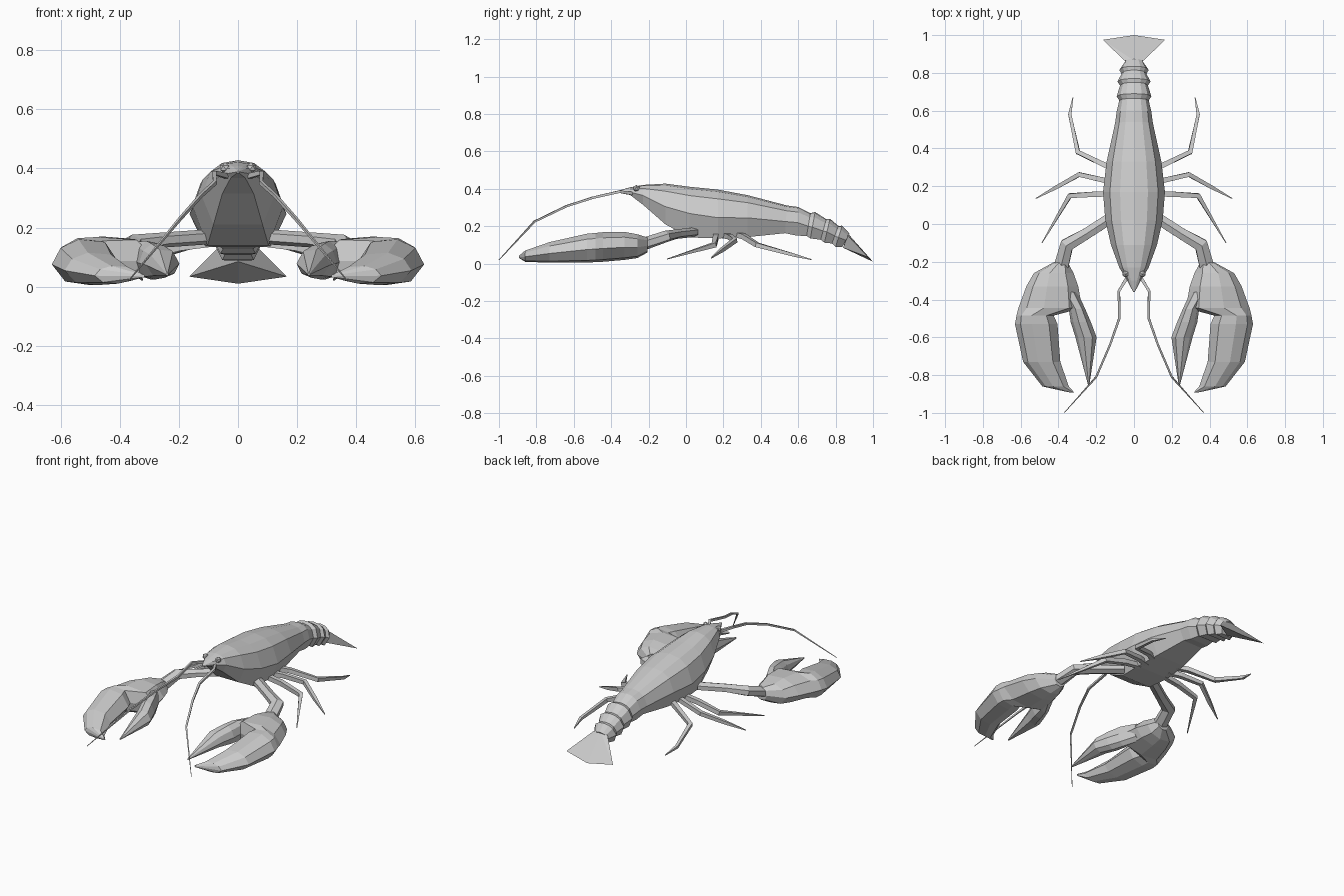
import bpy, bmesh, math
from mathutils import Vector


def finish(name, bm, mirror):
    bmesh.ops.recalc_face_normals(bm, faces=bm.faces)
    me = bpy.data.meshes.new(name)
    bm.to_mesh(me)
    bm.free()
    ob = bpy.data.objects.new(name, me)
    bpy.context.collection.objects.link(ob)
    if mirror:
        m = ob.modifiers.new("mirror", 'MIRROR')
        m.use_mirror_merge = False
    return ob


def loft(name, rings, mirror=False):
    """Skin a list of equal-length point rings and cap both ends."""
    bm = bmesh.new()
    vs = [[bm.verts.new(p) for p in r] for r in rings]
    n = len(vs[0])
    for a, b in zip(vs, vs[1:]):
        for i in range(n):
            j = (i + 1) % n
            bm.faces.new((a[i], a[j], b[j], b[i]))
    bm.faces.new(vs[0])
    bm.faces.new(vs[-1])
    return finish(name, bm, mirror)


def tube(name, path, radii, sides=4, flat=1.0):
    """Tapered faceted tube along a path, mirrored to the other side."""
    pts = [Vector(p) for p in path]
    rings = []
    for i, p in enumerate(pts):
        d0 = (pts[i] - pts[i - 1]).normalized() if i else Vector()
        d1 = (pts[i + 1] - p).normalized() if i < len(pts) - 1 else Vector()
        t = (d0 + d1).normalized()
        side = t.cross(Vector((0, 0, 1))).normalized()
        up = side.cross(t) * flat
        rings.append([p + radii[i] * (side * math.cos(a) + up * math.sin(a))
                      for a in [2 * math.pi * (k + 0.5) / sides for k in range(sides)]])
    return loft(name, rings, True)


# Body shell and segmented tail: y, half width, top, middle, bottom, bottom lean
stations = [
    (-.36, .004, .391, .388, .385, 0), (-.30, .036, .408, .383, .368, 0),
    (-.23, .078, .421, .365, .315, 0), (-.11, .122, .428, .305, .21, 0),
    (.02, .152, .411, .268, .14, 0), (.17, .164, .396, .246, .135, 0),
    (.33, .145, .366, .245, .142, 0), (.54, .100, .311, .225, .163, .01),
    (.60, .092, .303, .220, .150, .01), (.665, .078, .270, .200, .148, .02),
    (.69, .092, .276, .195, .135, .025), (.75, .074, .238, .175, .128, .03),
    (.77, .088, .240, .170, .112, .03), (.815, .066, .202, .148, .108, .035),
    (.835, .078, .203, .140, .090, .035), (.875, .050, .160, .125, .088, .04)]


def body_ring(y, w, top, mid, bot, lean):
    h = top - mid
    half = [(.45 * w, top - .08 * h), (.78 * w, top - .33 * h), (w, mid), (.68 * w, bot)]
    prof = [(0, top)] + half + [(-x, z) for x, z in reversed(half)]
    return [(x, y - lean * (top - z) / (top - bot), z) for x, z in prof]


loft("body", [body_ring(*s) for s in stations])

# Tail fan
bm = bmesh.new()
for p in [(0, .865, .162), (0, .84, .085), (0, 1.0, .01)]:
    bm.verts.new(p)
for s in (-1, 1):
    bm.verts.new((s * .05, .865, .15))
    bm.verts.new((s * .165, .975, .034))
bmesh.ops.convex_hull(bm, input=bm.verts)
finish("tail_fan", bm, False)

# Eyes
bm = bmesh.new()
bmesh.ops.create_icosphere(bm, subdivisions=1, radius=.019)
bmesh.ops.translate(bm, verts=bm.verts, vec=(.045, -.265, .402))
finish("eyes", bm, True)

# Claws: y, inner x, outer x, bottom z, top z
section = [(1, -.1), (.74, .62), (.2, 1), (-.6, .88),
           (-1, 0), (-.7, -.7), (-.1, -1), (.6, -.85)]


def claw_ring(y, x0, x1, z0, z1):
    cx, cz, hx, hz = (x0 + x1) / 2, (z0 + z1) / 2, (x1 - x0) / 2, (z1 - z0) / 2
    return [(cx + u * hx, y, cz + v * hz) for u, v in section]


palm = [(-.205, .35, .43, .06, .14), (-.26, .32, .53, .03, .157),
        (-.33, .295, .57, .02, .17), (-.445, .275, .612, .01, .168),
        (-.485, .425, .622, .008, .164), (-.53, .405, .63, .006, .16),
        (-.73, .39, .587, .005, .115), (-.86, .345, .485, .01, .07),
        (-.893, .315, .335, .03, .042)]
loft("claws", [claw_ring(*s) for s in palm], True)

thumb = [(-.36, .30, .40, .04, .15), (-.45, .258, .345, .025, .155),
         (-.52, .228, .335, .025, .145), (-.60, .198, .31, .03, .125),
         (-.85, .236, .244, .038, .046)]
loft("claw_thumbs", [claw_ring(*s) for s in thumb], True)

# Claw arms
tube("claw_arms", [(.11, .04, .168), (.25, -.05, .158), (.355, -.11, .145),
                   (.39, -.24, .10)], [.034, .034, .042, .045], 6, .75)

# Walking legs
tube("front_legs", [(.08, .16, .15), (.2, .158, .135), (.34, .15, .10), (.487, -.1, .025)],
     [.02, .02, .018, .003])
tube("middle_legs", [(.08, .205, .15), (.16, .232, .145), (.29, .262, .125),
                     (.41, .195, .075), (.52, .135, .03)], [.02, .019, .017, .014, .003])
tube("rear_legs", [(.08, .27, .155), (.15, .31, .145), (.297, .38, .10),
                   (.34, .58, .045), (.323, .67, .022)], [.02, .019, .017, .012, .003])

# Antennae
tube("antennae", [(.04, -.29, .375), (.08, -.355, .385), (.078, -.5, .352), (.127, -.64, .307),
                  (.2, -.81, .225), (.37, -1.0, .02)], [.012, .010, .009, .008, .007, .002])
